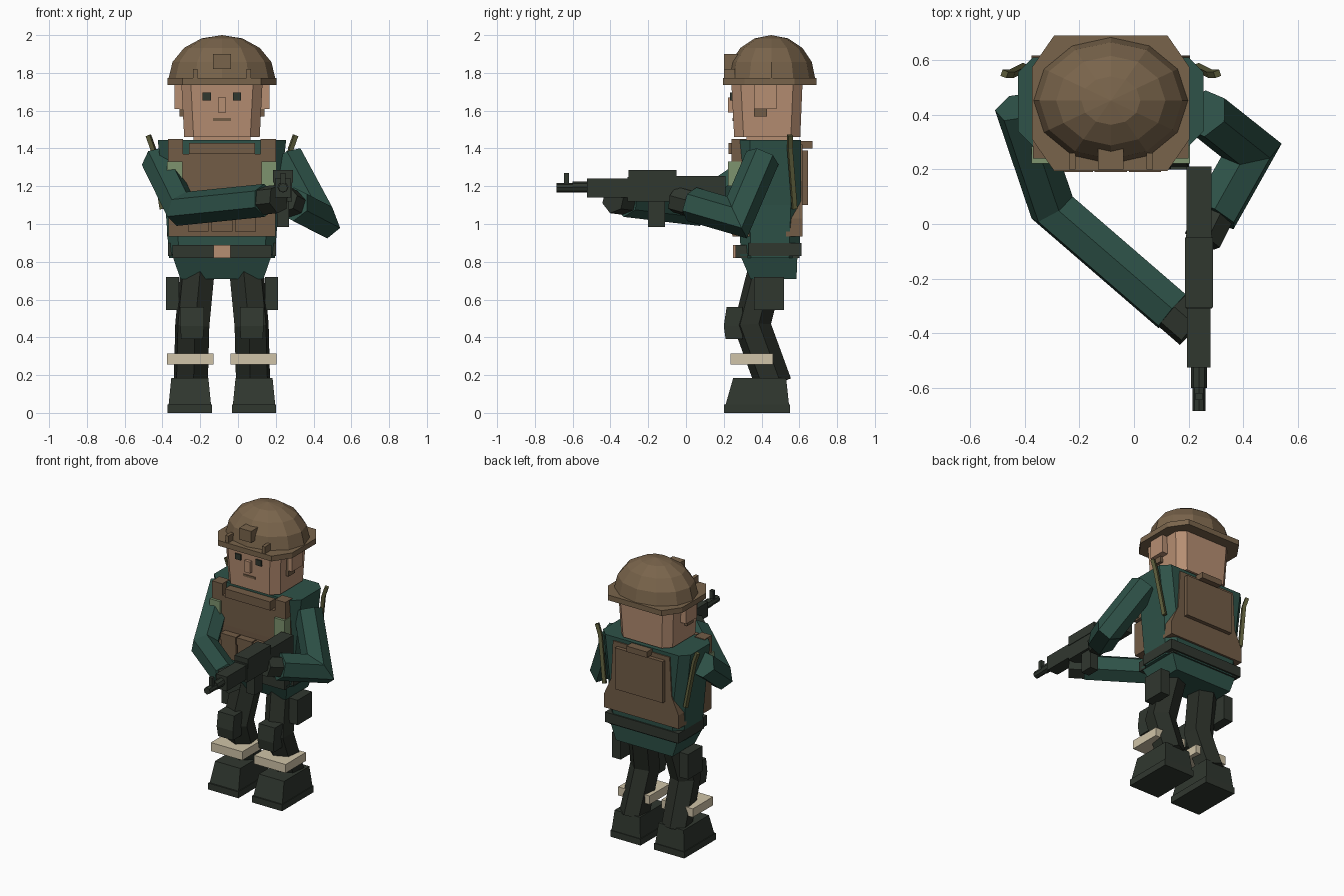
import bpy, bmesh, math
from mathutils import Vector

if "Cube" in bpy.data.objects:
    bpy.data.objects.remove(bpy.data.objects["Cube"])

C = -0.085  # body centre line


def material(name, r, g, b):
    col = [((v / 255 + 0.055) / 1.055) ** 2.4 for v in (r, g, b)] + [1]
    m = bpy.data.materials.new(name)
    m.use_nodes = True
    m.diffuse_color = col
    m.node_tree.nodes["Principled BSDF"].inputs["Base Color"].default_value = col
    return m


SKIN = material("skin", 182, 142, 114)
HELMET = material("helmet brown", 121, 100, 75)
VEST = material("vest brown", 114, 92, 70)
GREEN = material("shirt green", 46, 82, 72)
PANTS = material("trouser black green", 41, 46, 39)
DARK = material("gear dark grey green", 48, 55, 47)
BEIGE = material("band beige", 208, 196, 168)
OLIVE = material("pouch olive", 125, 147, 110)
STRAP = material("sling olive", 92, 92, 58)


def finish(bm, name, mat):
    bmesh.ops.recalc_face_normals(bm, faces=bm.faces)
    me = bpy.data.meshes.new(name)
    bm.to_mesh(me)
    bm.free()
    me.materials.append(mat)
    ob = bpy.data.objects.new(name, me)
    bpy.context.collection.objects.link(ob)
    return ob


def loft(bm, rings):
    rows = [[bm.verts.new(p) for p in ring] for ring in rings]
    n = len(rows[0])
    for a, b in zip(rows, rows[1:]):
        for i in range(n):
            bm.faces.new((a[i], a[(i + 1) % n], b[(i + 1) % n], b[i]))
    bm.faces.new(rows[0])
    bm.faces.new(rows[-1])


def outline(x, hw, y0, y1, z, c, cy):
    # Rectangle, optionally with cut corners
    if not c:
        return [(x - hw, y0, z), (x + hw, y0, z), (x + hw, y1, z), (x - hw, y1, z)]
    return [(x - hw + c, y0, z), (x + hw - c, y0, z), (x + hw, y0 + cy, z), (x + hw, y1 - cy, z),
            (x + hw - c, y1, z), (x - hw + c, y1, z), (x - hw, y1 - cy, z), (x - hw, y0 + cy, z)]


def block(name, mat, x, levels, c=0, cy=None):
    # levels: (z, half width, front y, back y)
    bm = bmesh.new()
    loft(bm, [outline(x, hw, y0, y1, z, c, c if cy is None else cy) for z, hw, y0, y1 in levels])
    return finish(bm, name, mat)


def box(name, mat, x, hw, y0, y1, z0, z1):
    return block(name, mat, x, [(z0, hw, y0, y1), (z1, hw, y0, y1)])


def tube(name, mat, pts, r, sides=6, turn=0.0):
    # Faceted limb with mitred joints
    pts = [Vector(p) for p in pts]
    dirs = [(b - a).normalized() for a, b in zip(pts, pts[1:])]
    u = dirs[0].cross(Vector((0, 0, 1)))
    if u.length < 0.01:
        u = Vector((1, 0, 0))
    u.normalize()
    v = dirs[0].cross(u)
    angles = [turn + math.tau * i / sides for i in range(sides)]
    ring = [pts[0] + r * (u * math.cos(a) + v * math.sin(a)) for a in angles]
    rings = [ring]
    for i, d in enumerate(dirs):
        n = d + dirs[i + 1] if i + 1 < len(dirs) else d
        ring = [p + d * ((pts[i + 1] - p).dot(n) / d.dot(n)) for p in ring]
        rings.append(ring)
    bm = bmesh.new()
    loft(bm, rings)
    return finish(bm, name, mat)


# Helmet: faceted dome, cut-corner brim, front mount, clips
bm = bmesh.new()
bmesh.ops.create_uvsphere(bm, u_segments=12, v_segments=8, radius=1)
bmesh.ops.delete(bm, geom=[v for v in bm.verts if v.co.z < -0.01], context='VERTS')
for v in bm.verts:
    v.co = (C + v.co.x * 0.283, 0.452 + v.co.y * 0.232, 1.77 + v.co.z * 0.23)
finish(bm, "helmet_dome", HELMET)
block("helmet_brim", HELMET, C, [(1.735, 0.288, 0.195, 0.69), (1.772, 0.288, 0.195, 0.69)], 0.08, 0.115)
box("helmet_mount", HELMET, C, 0.047, 0.2, 0.28, 1.82, 1.9)

# Head and face
block("head", SKIN, C, [(1.46, 0.2, 0.255, 0.605), (1.75, 0.215, 0.24, 0.617)], 0.05)
box("neck", SKIN, C, 0.15, 0.32, 0.56, 1.42, 1.47)
box("nose", SKIN, C, 0.021, 0.222, 0.27, 1.59, 1.67)
box("mouth", VEST, C, 0.047, 0.245, 0.27, 1.545, 1.56)

# Torso, vest and belt
block("torso", GREEN, C, [(0.82, 0.28, 0.29, 0.6), (1.1, 0.3, 0.28, 0.61), (1.445, 0.34, 0.285, 0.61)], 0.055)
block("pelvis", GREEN, C, [(0.71, 0.22, 0.34, 0.585), (0.84, 0.265, 0.285, 0.59)])
block("belt", DARK, C, [(0.82, 0.262, 0.262, 0.6), (0.89, 0.262, 0.262, 0.6)])
box("belt_back", DARK, C, 0.286, 0.33, 0.612, 0.83, 0.9)
box("belt_buckle", SKIN, C, 0.046, 0.25, 0.3, 0.82, 0.89)
block("vest_front", VEST, C, [(0.935, 0.284, 0.245, 0.4), (1.17, 0.284, 0.24, 0.36), (1.19, 0.22, 0.24, 0.33),
                              (1.37, 0.22, 0.24, 0.33)])
box("vest_chest_panel", VEST, C, 0.175, 0.225, 0.3, 1.37, 1.43)
block("vest_back", VEST, C, [(0.935, 0.29, 0.53, 0.618), (1.03, 0.29, 0.53, 0.618), (1.15, 0.235, 0.56, 0.618),
                             (1.42, 0.22, 0.56, 0.618)])
box("back_panel", VEST, C, 0.185, 0.6, 0.645, 1.1, 1.39)
box("back_handle", VEST, C, 0.08, 0.6, 0.67, 1.4, 1.44)
for i in (-1, 0, 1):
    box("magazine_pouch", VEST, C + i * 0.125, 0.055, 0.197, 0.26, 0.96, 1.11)
    box("pouch_flap", VEST, C + i * 0.125, 0.059, 0.19, 0.26, 1.08, 1.13)

# Paired parts on both sides of the body
for s, side in ((1, "left"), (-1, "right")):
    def X(d):
        return C + s * d

    box(side + "_eye", DARK, X(0.08), 0.022, 0.233, 0.26, 1.655, 1.695)
    box(side + "_helmet_clip", HELMET, X(0.142), 0.012, 0.2, 0.26, 1.76, 1.82)
    box(side + "_ear", SKIN, X(0.22), 0.032, 0.36, 0.48, 1.61, 1.74)
    box(side + "_chin_strap", VEST, X(0.21), 0.016, 0.36, 0.43, 1.57, 1.74)
    box(side + "_shoulder_strap", VEST, X(0.245), 0.04, 0.24, 0.32, 1.19, 1.45)
    box(side + "_chest_pouch", OLIVE, X(0.25), 0.04, 0.222, 0.29, 1.2, 1.33)
    sling = tube(side + "_sling", STRAP, [(X(0.315), 0.575, 1.08), (X(0.365), 0.55, 1.4), (X(0.39), 0.55, 1.47)], 0.017, 4)

    # Leg with bent knee, pads, pouch and boot
    tube(side + "_leg", PANTS, [(X(0.125), 0.435, 0.8), (X(0.157), 0.35, 0.465), (X(0.165), 0.465, 0.15)], 0.097, 6)
    block(side + "_knee_pad", DARK, X(0.158), [(0.39, 0.058, 0.21, 0.3), (0.46, 0.063, 0.2, 0.3), (0.56, 0.063, 0.215, 0.3)])
    box(side + "_thigh_pouch", DARK, X(0.262), 0.034, 0.36, 0.52, 0.545, 0.72)
    box(side + "_shin_band", BEIGE, X(0.168), 0.122, 0.235, 0.46, 0.255, 0.315)
    box(side + "_boot_sole", DARK, X(0.17), 0.117, 0.2, 0.55, 0, 0.045)
    block(side + "_boot", DARK, X(0.17), [(0.045, 0.112, 0.21, 0.545), (0.185, 0.098, 0.25, 0.53)])

# Right arm reaches across to the fore grip, left arm holds the rear grip
tube("right_arm", GREEN, [(-0.425, 0.43, 1.335), (-0.3, 0.06, 1.08), (0.14, -0.32, 1.125)], 0.088, 6, 0.3)
tube("right_glove", DARK, [(0.14, -0.32, 1.125), (0.215, -0.385, 1.133)], 0.078, 6, 0.3)
tube("left_arm", GREEN, [(0.26, 0.405, 1.35), (0.43, 0.27, 1.035), (0.295, 0.03, 1.105)], 0.092, 6, 0.3)
tube("left_glove", DARK, [(0.295, 0.03, 1.105), (0.25, -0.06, 1.13)], 0.072, 6, 0.3)

# Rifle
G = 0.238
box("rifle_receiver", DARK, G, 0.048, -0.31, -0.04, 1.12, 1.25)
box("rifle_top_cover", DARK, G, 0.052, -0.305, -0.05, 1.22, 1.285)
block("rifle_stock", DARK, G, [(1.12, 0.046, -0.06, 0.21), (1.255, 0.046, -0.06, 0.21)])
box("rifle_handguard", DARK, G, 0.043, -0.525, -0.31, 1.14, 1.24)
box("rifle_magazine", DARK, G, 0.031, -0.2, -0.11, 0.985, 1.15)
tube("rifle_barrel", DARK, [(G, -0.5, 1.195), (G, -0.6, 1.195)], 0.029, 8)
tube("rifle_muzzle", DARK, [(G, -0.59, 1.192), (G, -0.685, 1.192)], 0.024, 8)
box("rifle_front_sight", DARK, G, 0.013, -0.645, -0.62, 1.2, 1.27)
